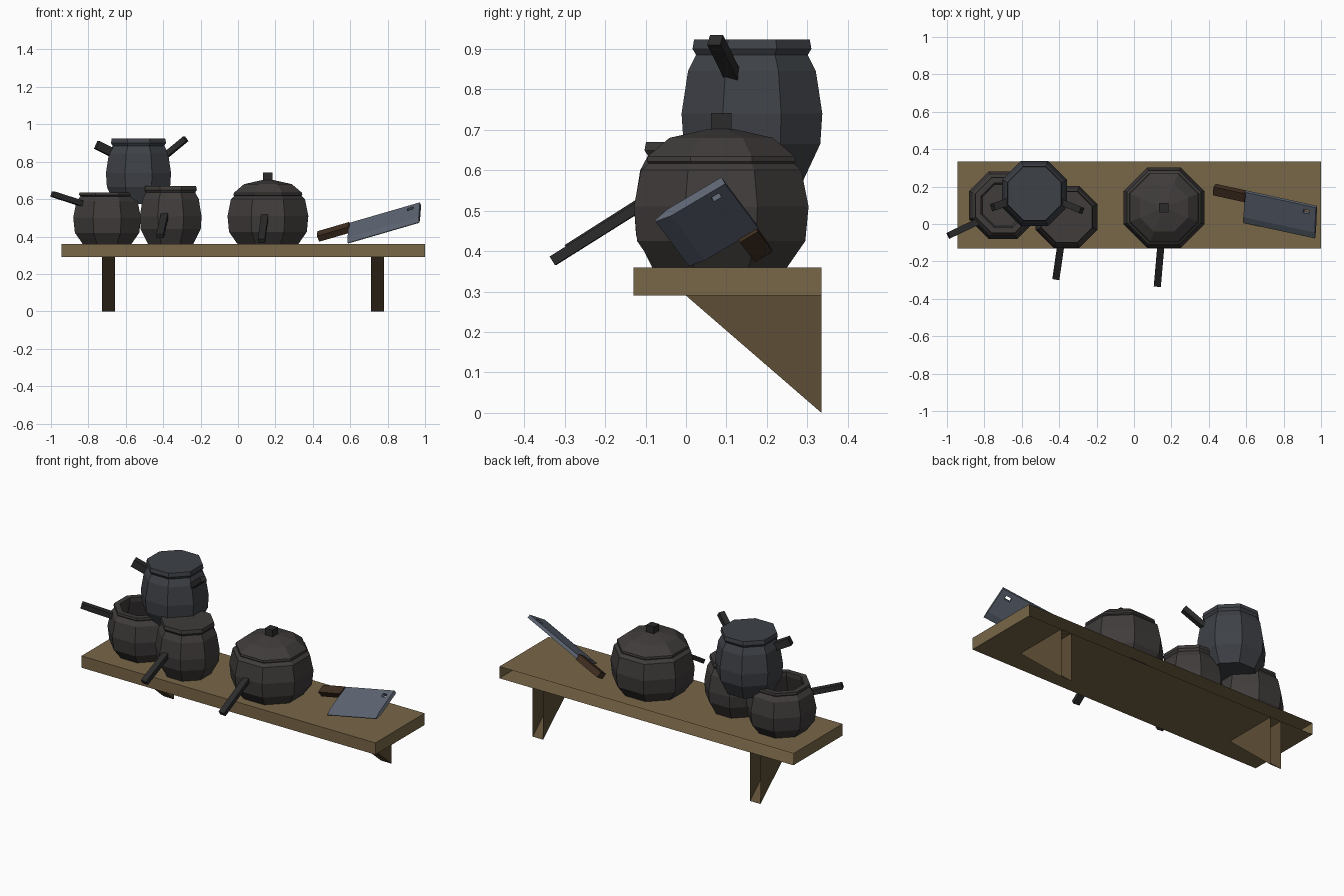
import bpy, bmesh
from math import pi, cos, sin
from mathutils import Vector, Matrix

if "Cube" in bpy.data.objects:
    bpy.data.objects.remove(bpy.data.objects["Cube"])


def material(name, rgb):
    m = bpy.data.materials.new(name)
    m.diffuse_color = (*rgb, 1)
    m.use_nodes = True
    m.node_tree.nodes["Principled BSDF"].inputs["Base Color"].default_value = m.diffuse_color
    return m


WOOD = material("wood", (0.19, 0.135, 0.065))
BRACKET = material("bracket_wood", (0.11, 0.075, 0.035))
IRON = material("warm_iron", (0.05, 0.045, 0.043))
STEEL = material("blue_iron", (0.048, 0.053, 0.062))
DARK = material("dark_iron", (0.025, 0.024, 0.024))
BLADE = material("blade_steel", (0.11, 0.13, 0.17))
GRIP = material("grip_wood", (0.05, 0.028, 0.015))


def make(name, bm, mat, fix=True):
    if fix:
        bmesh.ops.recalc_face_normals(bm, faces=bm.faces)
    me = bpy.data.meshes.new(name)
    bm.to_mesh(me)
    bm.free()
    me.materials.append(mat)
    ob = bpy.data.objects.new(name, me)
    bpy.context.collection.objects.link(ob)
    return ob


def lathe(name, x, y, profile, mat, sides=8):
    """Octagonal body; profile is (half width across flats, z), capped at both ends."""
    bm = bmesh.new()
    k = 1 / cos(pi / sides)
    rings = [[bm.verts.new((x + r * k * cos((i + .5) * 2 * pi / sides),
                            y + r * k * sin((i + .5) * 2 * pi / sides), z))
              for i in range(sides)] for r, z in profile]
    for a, b in zip(rings, rings[1:]):
        for i in range(sides):
            j = (i + 1) % sides
            bm.faces.new((a[i], a[j], b[j], b[i]))
    bm.faces.new(rings[0])
    bm.faces.new(rings[-1])
    return make(name, bm, mat)


def beam(name, start, end, width, thick, mat, side=None):
    """Square bar between two points."""
    a, b = Vector(start), Vector(end)
    d = (b - a).normalized()
    s = (Vector(side) if side else d.cross(Vector((0, 0, 1)))).normalized()
    u = s.cross(d).normalized()
    rot = Matrix((s, d, u)).transposed().to_4x4()
    mat4 = Matrix.Translation((a + b) / 2) @ rot @ Matrix.Diagonal((width, (b - a).length, thick, 1))
    bm = bmesh.new()
    bmesh.ops.create_cube(bm, size=1, matrix=mat4)
    return make(name, bm, mat)


def prism(name, outline, x0, x1, mat, open_edge):
    """Extrude a (y, z) outline along x, leaving the wall side open."""
    bm = bmesh.new()
    l = [bm.verts.new((x0, y, z)) for y, z in outline]
    r = [bm.verts.new((x1, y, z)) for y, z in outline]
    bm.faces.new(l)
    bm.faces.new(r)
    n = len(outline)
    for i in range(n):
        if i != open_edge:
            j = (i + 1) % n
            bm.faces.new((l[i], l[j], r[j], r[i]))
    return make(name, bm, mat)


# shelf board and two triangular brackets, open against the wall
prism("shelf_board", [(-.13, .29), (.335, .29), (.335, .36), (-.13, .36)], -.945, 1.0, WOOD, 1)
for name, x in (("left_bracket", -.727), ("right_bracket", .711)):
    prism(name, [(0, .29), (.335, 0), (.335, .29)], x, x + .069, BRACKET, 1)

# open pot on the left, with hollow inside
lathe("open_pot", -.70, .10, [(.13, .36), (.172, .42), (.181, .50), (.163, .59), (.142, .615),
                              (.15, .622), (.148, .636), (.118, .636), (.118, .61),
                              (.15, .50), (.11, .40)], IRON)
beam("open_pot_handle", (-.83, .015, .575), (-.992, -.062, .627), .035, .03, DARK)

# tall pots: the same profile, scaled
TALL = [(.127, 0), (.169, .09), (.174, .165), (.158, .27), (.138, .31), (.147, .325), (.143, .348)]
for name, x, y, z, s, h, mat in (("front_pot", -.36, .037, .36, .95, .89, IRON),
                                 ("stacked_pot", -.532, .163, .575, 1, 1, STEEL)):
    lathe(name, x, y, [(r * s, z + dz * h) for r, dz in TALL], mat)
beam("front_pot_handle", (-.388, -.09, .53), (-.417, -.29, .403), .038, .028, DARK)
beam("stacked_pot_right_handle", (-.385, .115, .835), (-.28, .072, .922), .035, .03, DARK)
beam("stacked_pot_left_handle", (-.665, .12, .845), (-.755, .09, .89), .04, .045, DARK)

# round pot with lid and knob
lathe("lidded_pot", .16, .087, [(.163, .36), (.208, .425), (.216, .51), (.198, .60), (.178, .618)], IRON)
lathe("pot_lid", .16, .087, [(.178, .615), (.184, .622), (.182, .634), (.128, .68), (.03, .702)], IRON)
beam("lid_knob", (.16, .087, .69), (.16, .087, .742), .05, .05, DARK, side=(1, 0, 0))
beam("lidded_pot_handle", (.145, -.10, .52), (.125, -.329, .376), .038, .025, DARK)

# cleaver: bevelled blade built in its own frame (u along, v towards cutting edge, n up)
u = Vector((.382, -.083, .111)).normalized()
v = Vector((0, -.169, -.097))
v = (v - u * v.dot(u)).normalized()
n = v.cross(u)
if n.z < 0:
    n = -n
corner = Vector((.595, .175, .464))
section = [(0, .01), (.155, .01), (.196, .002), (.196, -.002), (.155, -.01), (0, -.01)]
bm = bmesh.new()
ends = [[bm.verts.new(corner + u * a + v * b + n * c) for b, c in section] for a in (0, .405)]
for e in ends:
    bm.faces.new(e)
for i in range(6):
    j = (i + 1) % 6
    bm.faces.new((ends[0][i], ends[0][j], ends[1][j], ends[1][i]))
blade = make("cleaver_blade", bm, BLADE)

# hanging hole through the blade
c = corner + u * .352 + v * .038
cutter = beam("hole_cutter", c - u * .017, c + u * .017, .022, .1, DARK, side=v)
cutter.hide_render = True
cutter.hide_viewport = True
mod = blade.modifiers.new("hole", 'BOOLEAN')
mod.operation = 'DIFFERENCE'
mod.solver = 'EXACT'
mod.object = cutter

# cleaver grip
g = corner + v * .031
beam("cleaver_grip", g - u * .175, g + u * .005, .052, .036, GRIP, side=v)
